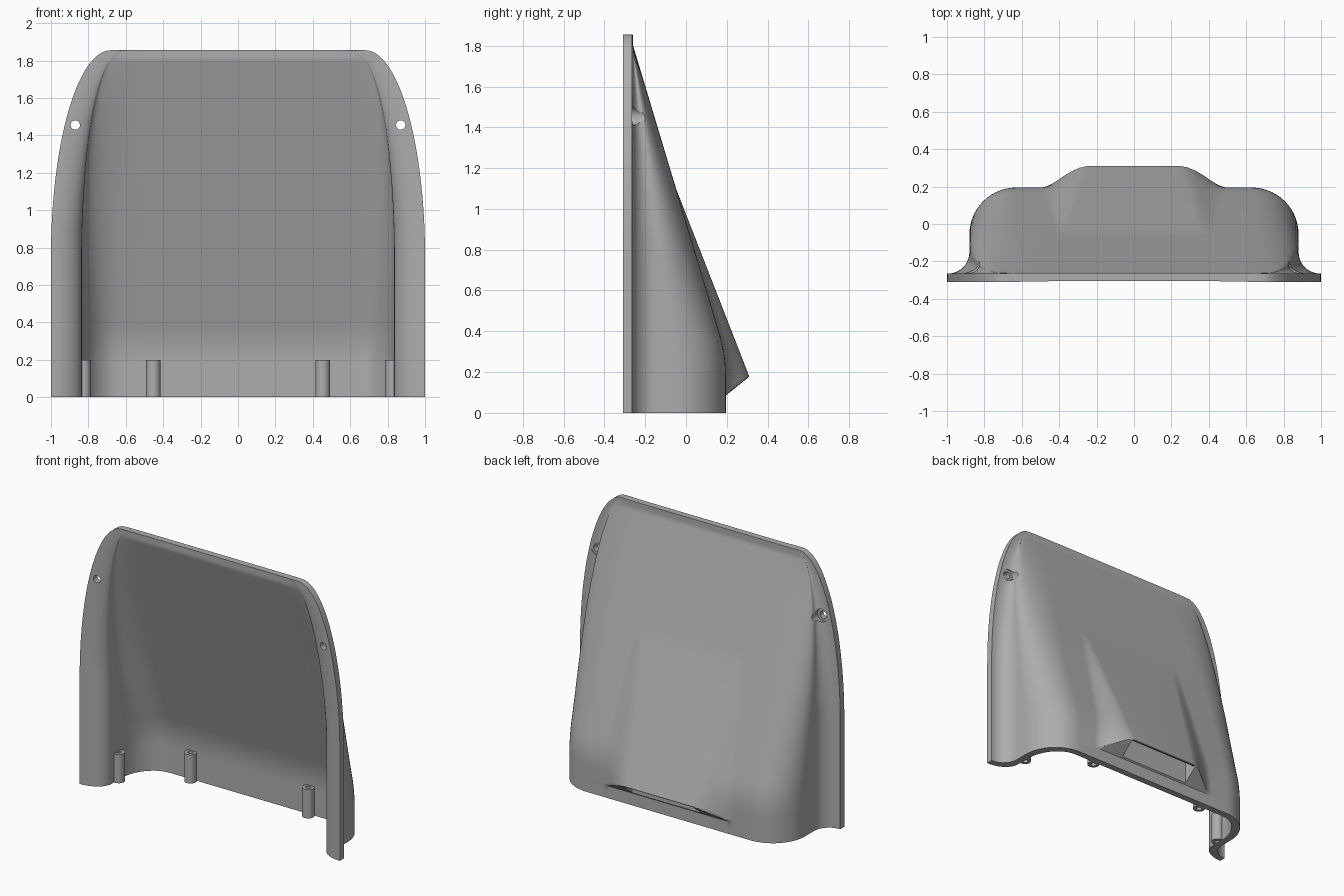
import bpy, bmesh
from math import sin, cos, pi, sqrt
from mathutils import Matrix

if "Cube" in bpy.data.objects:
    bpy.data.objects.remove(bpy.data.objects["Cube"])

T = 0.045           # wall thickness
TOP = 1.855         # overall height
FLANGE_Y = -0.265   # back face of the flange

grey = bpy.data.materials.new("plain grey")
grey.use_nodes = True
COLOUR = (0.42, 0.42, 0.42, 1)
grey.diffuse_color = COLOUR
grey.node_tree.nodes["Principled BSDF"].inputs["Base Color"].default_value = COLOUR


def finish(bm, name):
    bmesh.ops.recalc_face_normals(bm, faces=bm.faces)
    mesh = bpy.data.meshes.new(name)
    bm.to_mesh(mesh)
    bm.free()
    mesh.materials.append(grey)
    ob = bpy.data.objects.new(name, mesh)
    bpy.context.collection.objects.link(ob)
    return ob


def activate(ob):
    bpy.ops.object.select_all(action='DESELECT')
    ob.select_set(True)
    bpy.context.view_layer.objects.active = ob


def cut(ob, cutter):
    mod = ob.modifiers.new("cut", 'BOOLEAN')
    mod.operation = 'DIFFERENCE'
    mod.solver = 'EXACT'
    mod.object = cutter
    activate(ob)
    bpy.ops.object.modifier_apply(modifier=mod.name)
    bpy.data.objects.remove(cutter)


def cylinder(name, radius, depth, centre, along_y=False):
    bm = bmesh.new()
    rot = Matrix.Rotation(pi / 2, 4, 'X') if along_y else Matrix()
    bmesh.ops.create_cone(bm, cap_ends=True, segments=32, radius1=radius, radius2=radius,
                          depth=depth, matrix=Matrix.Translation(centre) @ rot)
    return finish(bm, name)


def arch(z, half, rise):
    """Half width of the rounded outline at height z."""
    u = min(max((z - 0.75) / rise, 0), 1)
    return 0.68 + half * sqrt(1 - u * u)


def back_y(z):
    """Back surface: upright at the foot, rounded into a straight slope."""
    a, b, k = 0.195, 0.281 - 0.3 * z, 0.03
    h = max(k - abs(a - b), 0) / k
    return max(min(a, b) - h * h * k / 4, FLANGE_Y + 0.004)


def half_section(z, inner):
    """Points from the flange edge to the middle at height z, for x > 0."""
    t = T if inner else 0
    edge = arch(z, 0.32, TOP - 0.75)
    wall = min(arch(z, 0.2, 1.08), edge - 0.03)
    base, depth = FLANGE_Y - t, back_y(z) - FLANGE_Y
    fx = min(0.115, edge - wall - 0.005)
    fy, ry, rx = min(0.115, 0.4 * depth), min(0.25, 0.55 * depth), 0.25
    back = base + depth
    pts = [(edge, base)]
    for i in range(11):     # flare from flange to wall
        a = i / 10 * pi / 2
        pts.append((wall + fx - (fx + t) * sin(a), base + fy - fy * cos(a)))
    for i in range(15):     # rounded corner from wall to back
        a = i / 14 * pi / 2
        pts.append((wall - rx + (rx - t) * cos(a), back - ry + ry * sin(a)))
    # raised hood with a slanted underside
    s = min(max((z - 0.18) / 0.92, 0), 1)
    flat, foot = 0.24 + 0.12 * s, 0.5 - 0.08 * s
    height = max(0.38 - 0.39 * z - back_y(z), 0) if z < 1.12 else 0
    limit = max((z - 0.085) * 1.25, 0)
    for i in range(17):
        u = i / 16
        bump = 0 if inner else min(height * u * u * (3 - 2 * u), limit)
        pts.append((foot + (flat - foot) * u, back + bump))
    pts.append((0, pts[-1][1]))
    return pts


# shell: lofted from closed sections stacked in z
heights = [0, 0.045] + [0.085 + 0.095 * i / 12 for i in range(13)]
heights += [0.18 + 0.57 * i / 20 for i in range(1, 21)]
heights += [0.75 + (TOP - 0.75) * sin(i / 40 * pi / 2) for i in range(1, 41)]
bm = bmesh.new()
rings = []
for z in heights:
    sides = []
    for inner in (False, True):
        h = half_section(z, inner)
        sides.append(h + [(-x, y) for x, y in reversed(h[:-1])])
    loop = sides[0] + sides[1][::-1]
    rings.append([bm.verts.new((x, y, z)) for x, y in loop])
n = len(rings[0])
for lo, hi in zip(rings, rings[1:]):
    for i in range(n):
        j = (i + 1) % n
        bm.faces.new((lo[i], lo[j], hi[j], hi[i]))
for ring in (rings[0], rings[-1]):
    for i in range(n // 2 - 1):
        bm.faces.new((ring[i], ring[i + 1], ring[n - 2 - i], ring[n - 1 - i]))
shell = finish(bm, "shell")

# vent pocket under the hood
bm = bmesh.new()
profile = [(0.205, 0.05), (0.36, 0.15), (0.278, 0.19), (0.125, 0.58), (0.205, 0.3)]
face = bm.faces.new([bm.verts.new((-0.27, y, z)) for y, z in profile])
side = bmesh.ops.extrude_face_region(bm, geom=[face])["geom"]
bmesh.ops.translate(bm, vec=(0.54, 0, 0), verts=[v for v in side if isinstance(v, bmesh.types.BMVert)])
cut(shell, finish(bm, "vent_cutter"))

# screw holes with counterbores
for s in (-1, 1):
    cut(shell, cylinder("hole_cutter", 0.025, 0.4, (s * 0.87, -0.25, 1.455), True))
    cut(shell, cylinder("counterbore_cutter", 0.045, 0.2, (s * 0.87, FLANGE_Y + 0.1, 1.455), True))

# hollow mounting posts inside the lower edge
posts = []
for side_name, s in (("left", 1), ("right", -1)):
    for place, x, y in (("back", 0.453, 0.125), ("side", 0.825, -0.13)):
        post = cylinder(f"{side_name}_{place}_post", 0.039, 0.2, (s * x, y, 0.1))
        cut(post, cylinder("bore_cutter", 0.018, 0.3, (s * x, y, 0.1)))
        posts.append(post)

for ob in [shell] + posts:
    activate(ob)
    bpy.ops.object.shade_smooth_by_angle(angle=pi / 6)
